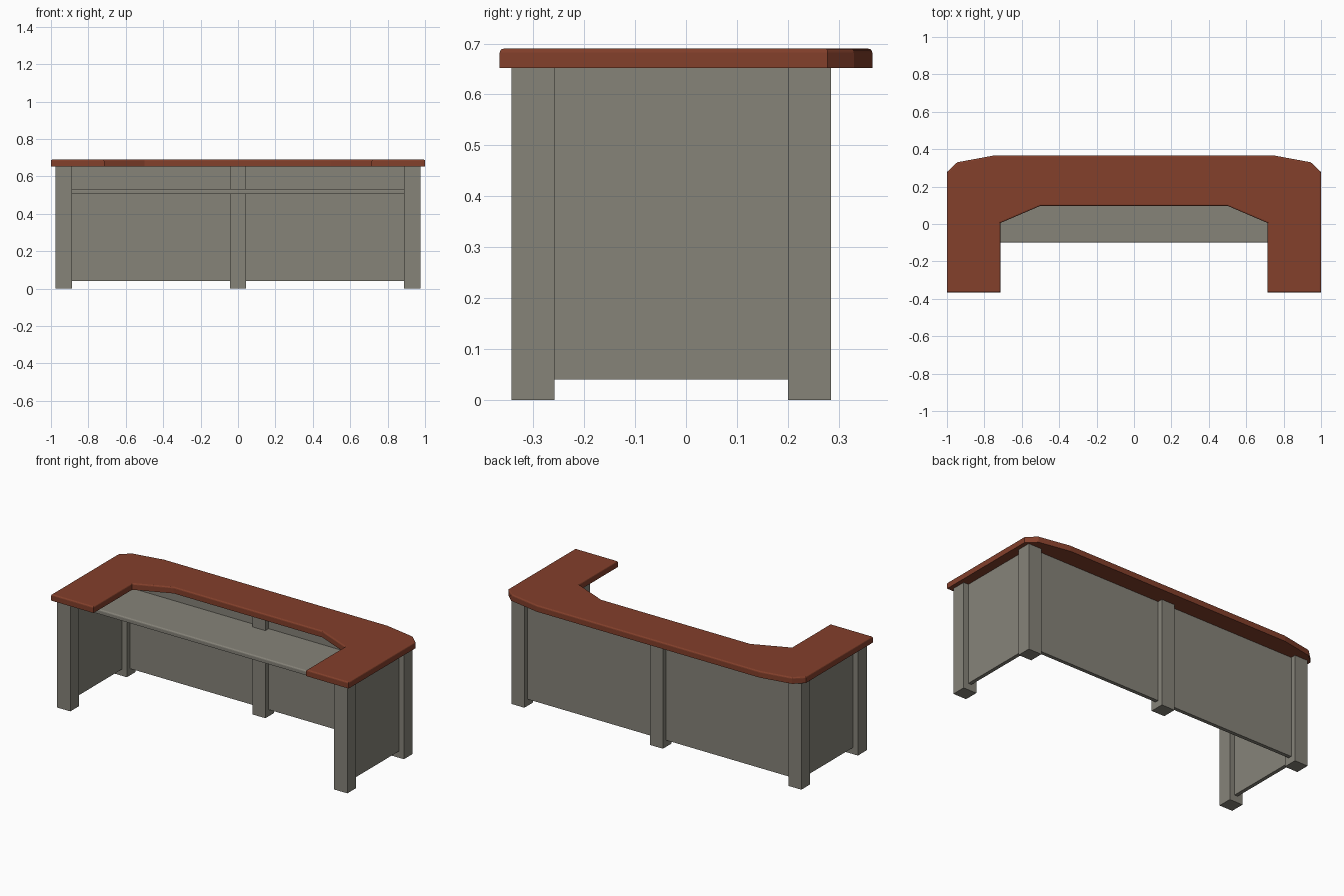
import bpy, bmesh

if "Cube" in bpy.data.objects:
    bpy.data.objects.remove(bpy.data.objects["Cube"])


def material(name, rgb):
    m = bpy.data.materials.new(name)
    m.diffuse_color = (*rgb, 1)
    m.use_nodes = True
    m.node_tree.nodes["Principled BSDF"].inputs["Base Color"].default_value = m.diffuse_color
    return m


WOOD = material("red brown wood", (0.227, 0.050, 0.024))
GREY = material("warm grey", (0.238, 0.227, 0.191))


def prism(name, outline, z0, z1, mat, bevel=0.0, rule=None):
    """Extrude an outline; optionally round the top edges chosen by a rule."""
    bm = bmesh.new()
    base = bm.faces.new([bm.verts.new((x, y, z0)) for x, y in outline])
    ext = bmesh.ops.extrude_face_region(bm, geom=[base])
    for v in ext["geom"]:
        if isinstance(v, bmesh.types.BMVert):
            v.co.z = z1
    bmesh.ops.recalc_face_normals(bm, faces=bm.faces)
    if bevel:
        edges = [e for e in bm.edges
                 if all(v.co.z > z1 - 1e-5 for v in e.verts)
                 and (rule is None or rule(e))]
        bmesh.ops.bevel(bm, geom=edges, offset=bevel, segments=3,
                        profile=0.5, affect='EDGES')
    me = bpy.data.meshes.new(name)
    bm.to_mesh(me)
    bm.free()
    me.materials.append(mat)
    ob = bpy.data.objects.new(name, me)
    bpy.context.collection.objects.link(ob)
    return ob


def box(name, x0, x1, y0, y1, z0, z1, mat, **kw):
    return prism(name, [(x0, y0), (x1, y0), (x1, y1), (x0, y1)], z0, z1, mat, **kw)


# U-shaped worktop: right half outline, mirrored to the left
half = [(0.5, 0.097), (0.715, 0.005), (0.715, -0.366), (1.0, -0.366),
        (1.0, 0.278), (0.945, 0.33), (0.75, 0.366)]
outline = half + [(-x, y) for x, y in reversed(half)]
prism("worktop", outline, 0.652, 0.69, WOOD, bevel=0.008)

# Posts: four corners and one at the middle of the back
TOP = 0.652
for side, s in (("left", -1), ("right", 1)):
    x0, x1 = sorted((s * 0.887, s * 0.975))
    box(side + "_front_post", x0, x1, -0.343, -0.258, 0, TOP, GREY)
    box(side + "_back_post", x0, x1, 0.2, 0.285, 0, TOP, GREY)
    # End panel set between the corner posts
    x0, x1 = sorted((s * 0.92, s * 0.942))
    box(side + "_end_panel", x0, x1, -0.258, 0.2, 0.04, TOP, GREY)
    # Half of the back panel
    x0, x1 = sorted((s * 0.044, s * 0.887))
    box(side + "_back_panel", x0, x1, 0.232, 0.254, 0.04, TOP, GREY)
box("middle_back_post", -0.044, 0.044, 0.2, 0.285, 0, TOP, GREY)

# Inner desk shelf with a rounded front edge
box("desk_shelf", -0.92, 0.92, -0.1, 0.232, 0.505, 0.532, GREY, bevel=0.008,
    rule=lambda e: all(v.co.y < -0.09 for v in e.verts))
